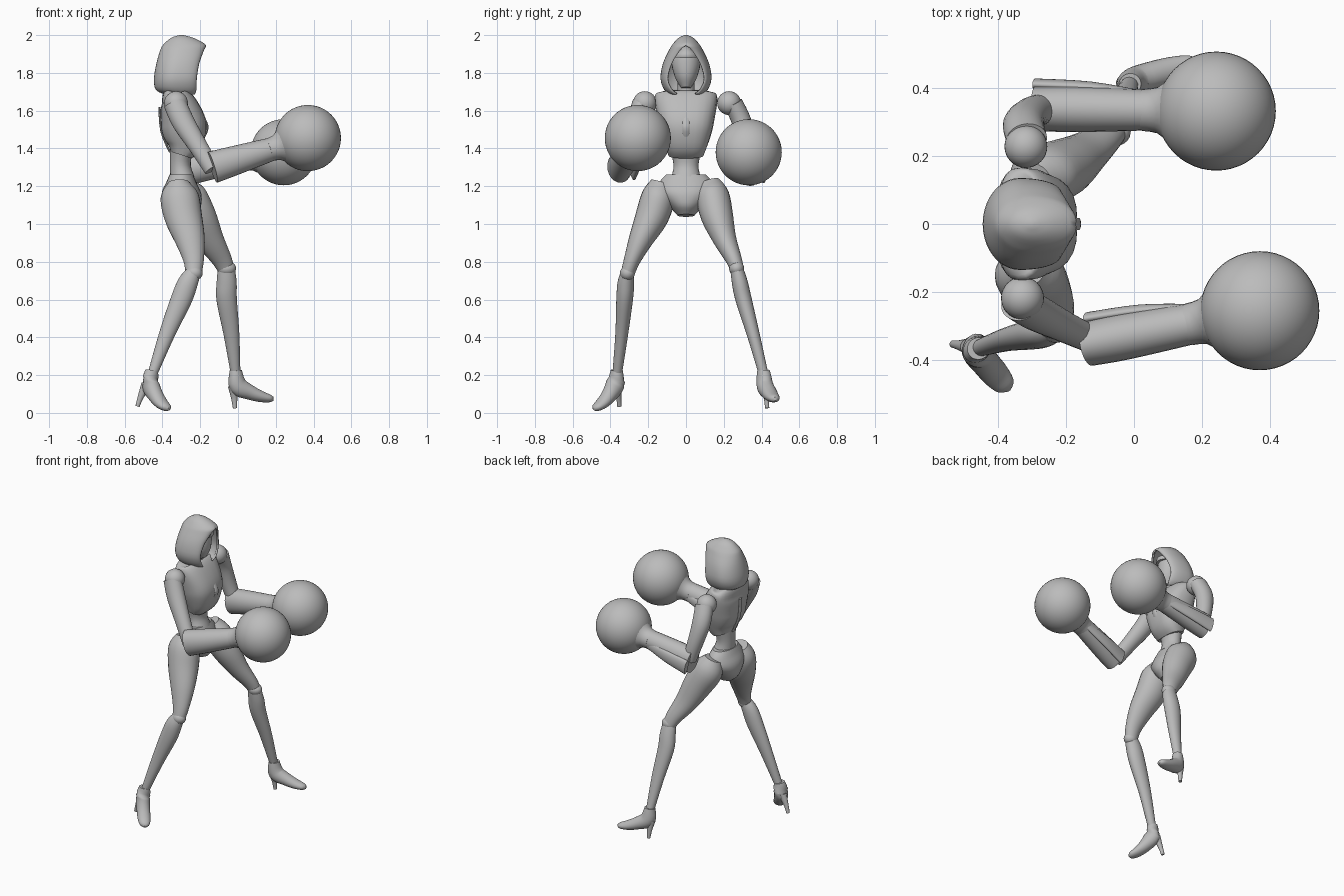
import bpy, bmesh, math
from mathutils import Vector

cube = bpy.data.objects.get("Cube")
if cube:
    bpy.data.objects.remove(cube, do_unlink=True)

grey = bpy.data.materials.new("plain grey")
grey.use_nodes = True
GREY = (0.5, 0.5, 0.5, 1)
grey.diffuse_color = GREY
grey.node_tree.nodes["Principled BSDF"].inputs["Base Color"].default_value = GREY

X, Z = Vector((1, 0, 0)), Vector((0, 0, 1))


def finish(name, bm, angle=40):
    bmesh.ops.recalc_face_normals(bm, faces=bm.faces)
    mesh = bpy.data.meshes.new(name)
    bm.to_mesh(mesh)
    bm.free()
    mesh.materials.append(grey)
    ob = bpy.data.objects.new(name, mesh)
    bpy.context.collection.objects.link(ob)
    bpy.ops.object.select_all(action='DESELECT')
    ob.select_set(True)
    bpy.context.view_layer.objects.active = ob
    bpy.ops.object.shade_smooth_by_angle(angle=math.radians(angle))
    return ob


def spline(points, steps):
    """Smooth curve through the control rows."""
    rows = [Vector(p) for p in points]
    out = []
    for i in range(len(rows) - 1):
        p0, p1, p2 = rows[max(i - 1, 0)], rows[i], rows[i + 1]
        p3 = rows[min(i + 2, len(rows) - 1)]
        for k in range(steps):
            t = k / steps
            out.append(0.5 * (2 * p1 + (p2 - p0) * t
                              + (2 * p0 - 5 * p1 + 4 * p2 - p3) * t * t
                              + (3 * p1 - p0 - 3 * p2 + p3) * t ** 3))
    return out + [rows[-1]]


def limb(name, points, ref=X, sides=24, steps=4, power=1.0):
    """Loft of rings; each row is x, y, z, sideways radius, radius toward ref."""
    rows = spline(points, steps) if steps > 1 else [Vector(p) for p in points]
    bm = bmesh.new()
    rings = []
    for i, r in enumerate(rows):
        tangent = (rows[min(i + 1, len(rows) - 1)] - rows[max(i - 1, 0)]).to_3d().normalized()
        side = tangent.cross(ref).normalized()
        up = side.cross(tangent)
        ring = []
        for k in range(sides):
            a = math.tau * k / sides
            c, s = math.cos(a), math.sin(a)
            c = math.copysign(abs(c) ** power, c)
            s = math.copysign(abs(s) ** power, s)
            ring.append(bm.verts.new(r.to_3d() + side * (c * r[3]) + up * (s * r[4])))
        rings.append(ring)
    for a, b in zip(rings, rings[1:]):
        for k in range(sides):
            n = (k + 1) % sides
            bm.faces.new((a[k], a[n], b[n], b[k]))
    bm.faces.new(rings[0])
    bm.faces.new(rings[-1])
    return finish(name, bm)


def ball(name, centre, radii, segments=32):
    bm = bmesh.new()
    bmesh.ops.create_uvsphere(bm, u_segments=segments, v_segments=segments // 2, radius=1)
    bmesh.ops.scale(bm, vec=radii, verts=bm.verts)
    bmesh.ops.translate(bm, vec=centre, verts=bm.verts)
    return finish(name, bm)


def hood(name, rows, arc=10):
    """Open-fronted shell; rows are z, back x, front x, half width, half opening."""
    bm = bmesh.new()
    rings = []
    for z, back, front, w, gap in spline(rows, 3):
        gap = max(gap, 0.001)
        mid = back + (front - back) * 0.48
        half = []
        for k in range(arc + 1):
            a = math.pi / 2 * k / arc
            half.append((mid + (front - mid) * math.cos(a), gap + (w - gap) * math.sin(a)))
        for k in range(1, arc + 1):
            a = math.pi / 2 * k / arc
            half.append((mid - (mid - back) * math.sin(a), w * math.cos(a)))
        loop = half + [(x, -y) for x, y in reversed(half[:-1])]
        rings.append([bm.verts.new((x, y, z)) for x, y in loop])
    for a, b in zip(rings, rings[1:]):
        for k in range(len(a) - 1):
            bm.faces.new((a[k], a[k + 1], b[k + 1], b[k]))
    bm.faces.new(rings[-1])
    bmesh.ops.remove_doubles(bm, verts=bm.verts, dist=0.003)
    ob = finish(name, bm, 50)
    shell = ob.modifiers.new("thickness", 'SOLIDIFY')
    shell.thickness = 0.012
    shell.offset = -1
    return ob


# Head
hood("hood", [(1.685, -.385, -.23, .085, .05), (1.71, -.435, -.22, .115, .075),
              (1.77, -.445, -.218, .135, .097), (1.85, -.432, -.205, .122, .075),
              (1.92, -.412, -.18, .09, .03), (1.95, -.395, -.172, .072, 0),
              (1.985, -.355, -.235, .04, 0), (2.0, -.31, -.29, .008, 0)])
limb("face_mask", [(-.275, 0, 1.72, .025, .03), (-.285, 0, 1.77, .055, .065),
                   (-.295, 0, 1.84, .075, .08), (-.30, 0, 1.9, .065, .075),
                   (-.30, 0, 1.945, .02, .03)])
limb("brow_cap", [(-.285, 0, 1.885, .07, .085), (-.285, 0, 1.9, .062, .085),
                  (-.29, 0, 1.945, .01, .03)], steps=2)
limb("neck", [(-.325, 0, 1.62, .06, .055), (-.315, 0, 1.69, .045, .045),
              (-.31, 0, 1.8, .045, .045)])

# Torso
limb("chest", [(-.30, 0, 1.365, .093, .058), (-.285, 0, 1.42, .115, .095),
               (-.285, 0, 1.49, .138, .118), (-.293, 0, 1.55, .15, .118),
               (-.32, 0, 1.64, .165, .095), (-.34, 0, 1.685, .16, .065),
               (-.34, 0, 1.70, .12, .04)], power=.75)
limb("waist", [(-.295, 0, 1.24, .08, .065), (-.305, 0, 1.31, .066, .055),
               (-.30, 0, 1.40, .085, .06)])
limb("sternum_strip", [(-.238, 0, 1.37, .018, .006), (-.166, 0, 1.49, .018, .006),
                       (-.174, 0, 1.55, .018, .006), (-.222, 0, 1.64, .018, .006)], sides=8)
limb("spine_strip", [(-.36, 0, 1.38, .015, .006), (-.405, 0, 1.49, .015, .006),
                     (-.416, 0, 1.62, .015, .006)], sides=8)
limb("pelvis", [(-.29, 0, 1.045, .045, .06), (-.295, 0, 1.09, .085, .1),
                (-.30, 0, 1.16, .145, .105), (-.30, 0, 1.22, .14, .08),
                (-.30, 0, 1.262, .105, .062)])

# Legs
limb("right_thigh", [(-.315, -.125, 1.22, .06, .055), (-.31, -.145, 1.15, .088, .1),
                     (-.29, -.18, 1.04, .088, .1), (-.255, -.238, .92, .065, .08),
                     (-.235, -.285, .81, .044, .055), (-.235, -.31, .735, .036, .042)])
limb("left_thigh", [(-.295, .12, 1.22, .06, .055), (-.27, .14, 1.15, .088, .1),
                    (-.21, .165, 1.04, .085, .095), (-.15, .205, .92, .062, .075),
                    (-.09, .25, .82, .044, .055), (-.065, .27, .765, .036, .045)])
limb("right_shin", [(-.235, -.31, .745, .034, .04), (-.265, -.318, .69, .044, .053),
                    (-.30, -.325, .6, .044, .056), (-.375, -.34, .42, .034, .042),
                    (-.455, -.365, .2, .025, .025)])
limb("left_shin", [(-.062, .268, .765, .034, .045), (-.06, .285, .69, .042, .053),
                   (-.06, .305, .6, .043, .054), (-.035, .355, .42, .034, .042),
                   (-.012, .412, .2, .025, .025)])
ball("right_knee", (-.232, -.31, .74), (.045, .04, .04), 20)
ball("left_knee", (-.06, .268, .765), (.05, .04, .04), 20)

# High-heeled shoes
limb("right_shoe", [(-.457, -.366, .225, .032, .034), (-.463, -.375, .15, .043, .052),
                    (-.435, -.41, .09, .042, .04), (-.405, -.445, .05, .04, .03),
                    (-.378, -.475, .028, .03, .02), (-.368, -.488, .02, .008, .008)], ref=Z)
limb("left_shoe", [(-.012, .41, .225, .032, .034), (0, .418, .145, .043, .05),
                   (.06, .438, .11, .042, .04), (.12, .455, .087, .038, .03),
                   (.17, .468, .076, .028, .02), (.188, .471, .074, .008, .01)], ref=Z)
limb("right_heel", [(-.485, -.36, .15, .024, .028), (-.515, -.356, .085, .014, .016),
                    (-.532, -.353, .035, .011, .011)])
limb("left_heel", [(-.025, .415, .14, .024, .028), (-.02, .425, .08, .014, .017),
                   (-.016, .43, .025, .011, .011)])

# Arms
ball("right_shoulder", (-.328, -.218, 1.64), (.063, .063, .063))
ball("left_shoulder", (-.318, .228, 1.64), (.063, .063, .063))
limb("right_upper_arm", [(-.335, -.235, 1.64, .05, .06), (-.29, -.26, 1.54, .052, .06),
                         (-.21, -.30, 1.41, .045, .05), (-.135, -.335, 1.29, .04, .045)])
limb("left_upper_arm", [(-.315, .25, 1.64, .05, .06), (-.325, .295, 1.54, .052, .06),
                        (-.30, .325, 1.41, .05, .05), (-.265, .34, 1.29, .042, .045)])


def forearm_and_glove(side, elbow, glove, sweep):
    """Tapered gauntlet from elbow to cuff, then a round glove."""
    e, g = Vector(elbow), Vector(glove)
    axis = (g - e).normalized()
    wrist = g - axis * 0.205

    def ring(p, w, h):
        return (*p, w, h)
    limb(side + "_forearm", [ring(e, .066, .085), ring(e.lerp(wrist, .35), .068, .078),
                             ring(wrist, .06, .062)], ref=Z)
    limb(side + "_glove_cuff", [ring(wrist - axis * .015, .062, .062),
                                ring(wrist + axis * .03, .068, .068),
                                ring(wrist + axis * .07, .1, .1)], ref=Z, steps=2)
    inner = Vector((0, sweep, -.02))
    limb(side + "_forearm_fin", [ring(e + inner, .018, .05),
                                 ring(e.lerp(wrist, .5) + inner * .9, .018, .04),
                                 ring(wrist + inner * .6, .012, .025)], ref=Z)
    ball(side + "_glove", glove, (.175, .175, .175), 48)


forearm_and_glove("right", (-.135, -.352, 1.30), (.37, -.255, 1.455), .075)
forearm_and_glove("left", (-.29, .34, 1.285), (.242, .332, 1.38), .07)
